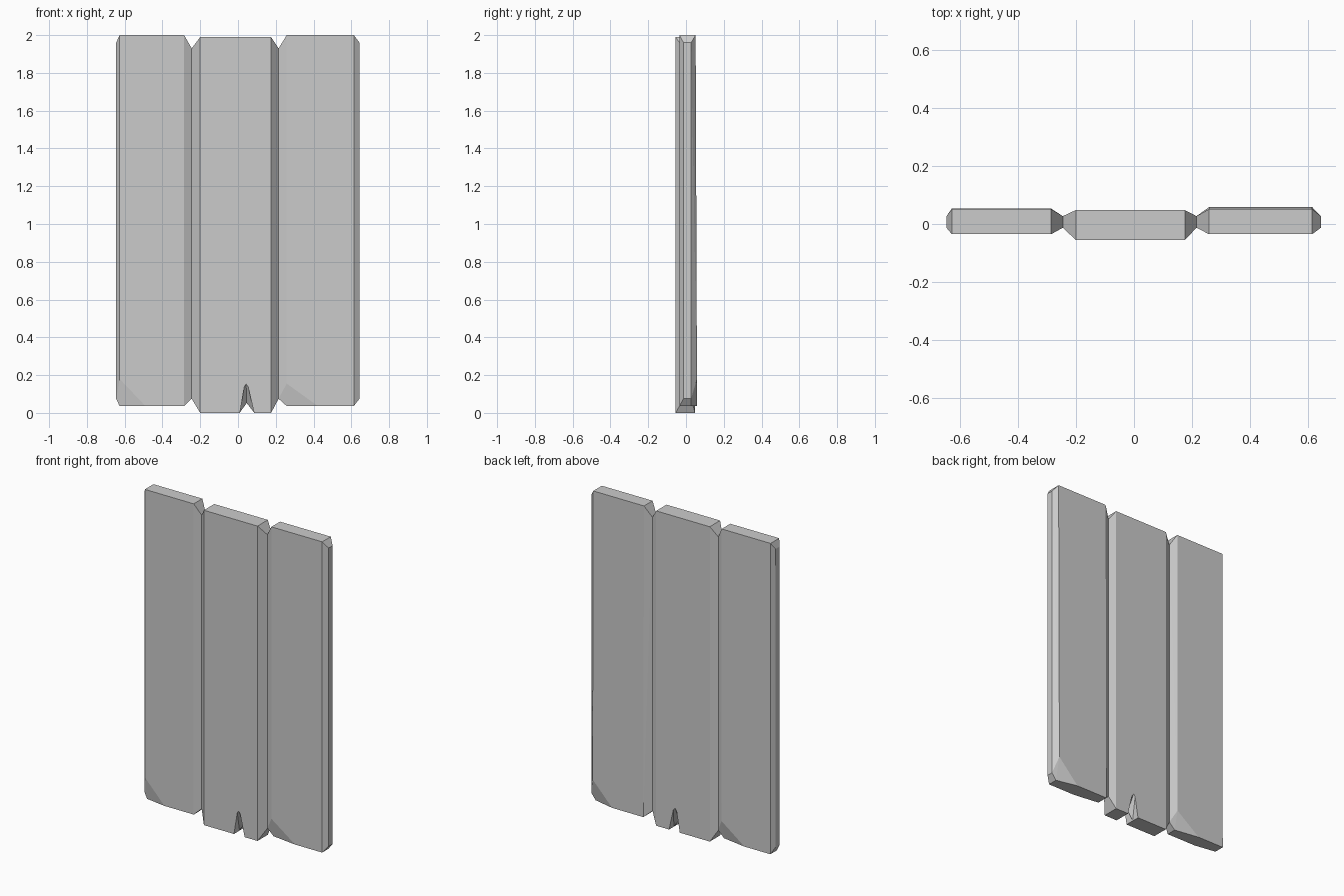
import bpy, bmesh

if "Cube" in bpy.data.objects:
    bpy.data.objects.remove(bpy.data.objects["Cube"])


def hull(name, points):
    """Make a flat-faced convex solid around the points."""
    bm = bmesh.new()
    for p in points:
        bm.verts.new(p)
    res = bmesh.ops.convex_hull(bm, input=bm.verts)
    junk = [g for g in res["geom_interior"] if isinstance(g, bmesh.types.BMVert)]
    bmesh.ops.delete(bm, geom=junk, context='VERTS')
    bmesh.ops.dissolve_limit(bm, angle_limit=0.002, verts=bm.verts, edges=bm.edges)
    bmesh.ops.recalc_face_normals(bm, faces=bm.faces)
    me = bpy.data.meshes.new(name)
    bm.to_mesh(me)
    bm.free()
    ob = bpy.data.objects.new(name, me)
    bpy.context.collection.objects.link(ob)
    return ob


def plank(name, e0, f0, f1, e1, front, back_bottom, back_top, zb, zt, ez0, ez1,
          chips=None):
    """Plank with bevelled long edges; chips cut front-left and back-right corners."""
    yi = (-0.013, 0.027)
    pts = []
    for e, zlo, zhi in ((e0, *ez0), (e1, *ez1)):
        pts += [(e, y, z) for y in yi for z in (zlo, zhi)]
    for x in (f0, f1):
        pts += [(x, front, zt), (x, back_top, zt)]
    if not chips:
        pts += [(x, y, zb) for x in (f0, f1) for y in (front, back_bottom)]
    else:
        (wa, ha), (wb, hb) = chips
        pts += [(f0, front, ha), (f0 + wa, front, zb), (f0, yi[0], zb),
                (f1, front, zb), (f0, back_bottom, zb),
                (f1, back_bottom, hb), (f1 - wb, back_bottom, zb), (f1, yi[1], zb)]
    return hull(name, pts)


# Outer planks with chipped lower corners
plank("left_plank", -0.645, -0.627, -0.285, -0.245, -0.035, 0.053, 0.051,
      0.036, 2.0, (0.075, 1.96), (0.075, 1.93), ((0.137, 0.18), (0.16, 0.155)))
plank("right_plank", 0.215, 0.258, 0.613, 0.643, -0.035, 0.058, 0.051,
      0.036, 2.0, (0.075, 1.93), (0.075, 1.96), ((0.165, 0.155), (0.137, 0.18)))

# Middle plank, thicker and slightly lower
middle = plank("middle_plank", -0.245, -0.2, 0.175, 0.215, -0.055, 0.048, 0.048,
               0.0, 1.99, (0.075, 1.93), (0.075, 1.93))

# Split in the foot of the middle plank, flaring towards both faces
for name, y_out, y_mid in (("front_split_cutter", -0.075, 0.001),
                           ("back_split_cutter", 0.07, -0.001)):
    pts = [(0.042, y_out, 0.19), (0.046, y_mid, 0.05)]
    pts += [(x, y, z) for x in (0.01, 0.085) for y in (y_out, y_mid) for z in (-0.05, 0.0)]
    cutter = hull(name, pts)
    cutter.hide_render = True
    mod = middle.modifiers.new(name, 'BOOLEAN')
    mod.operation = 'DIFFERENCE'
    mod.solver = 'EXACT'
    mod.object = cutter
    bpy.context.view_layer.objects.active = middle
    bpy.ops.object.modifier_apply(modifier=mod.name)
    bpy.data.objects.remove(cutter)
